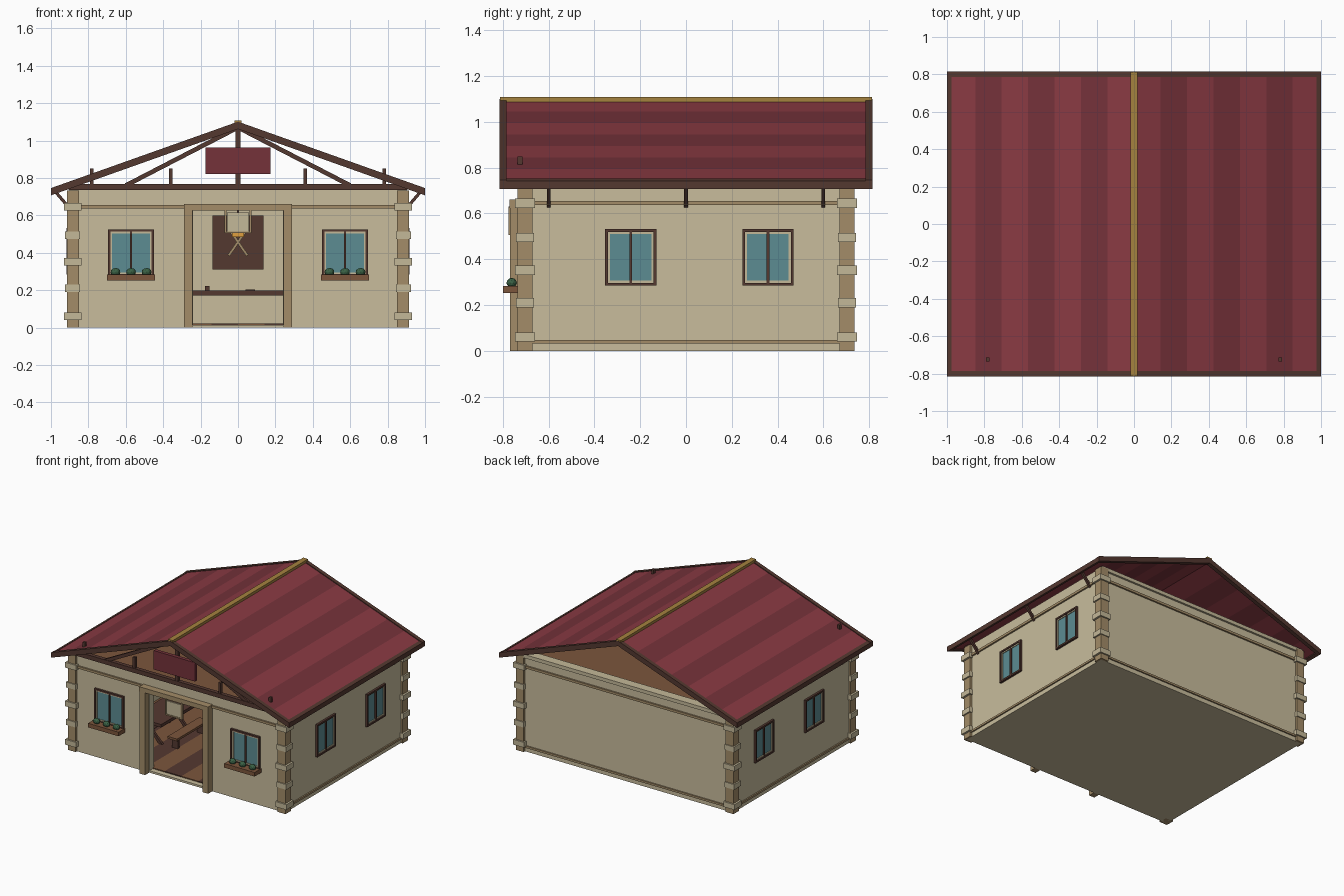
import bpy, bmesh, math
from mathutils import Vector

if "Cube" in bpy.data.objects:
    bpy.data.objects.remove(bpy.data.objects["Cube"])


def mat(name, hexa):
    m = bpy.data.materials.new(name)
    c = [int(hexa[i:i + 2], 16) / 255 for i in (0, 2, 4)]
    m.diffuse_color = [((v + 0.055) / 1.055) ** 2.4 for v in c] + [1]
    m.use_nodes = True
    m.node_tree.nodes["Principled BSDF"].inputs["Base Color"].default_value = m.diffuse_color
    return m


PLASTER = mat("plaster", "C8BC9C")
STONE = mat("stone", "C4B898")
TIMBER = mat("tan_timber", "A38C68")
DARK = mat("dark_wood", "543830")
BROWN = mat("brown_wood", "7C563C")
RED = mat("roof_red", "8A3A43")
RED2 = mat("roof_dark_red", "75323A")
GOLD = mat("ridge_gold", "A5823F")
GLASS = mat("glass", "5C8C92")
GREEN = mat("leaves", "3A6145")
GLOW = mat("lantern_glow", "E0A040")


def make(name, m, bm):
    bmesh.ops.recalc_face_normals(bm, faces=bm.faces)
    me = bpy.data.meshes.new(name)
    bm.to_mesh(me)
    bm.free()
    ob = bpy.data.objects.new(name, me)
    bpy.context.collection.objects.link(ob)
    me.materials.append(m)
    return ob


def prism(name, m, pts, y0, y1):
    """Extrude an x-z outline along y."""
    bm = bmesh.new()
    f = bm.faces.new([bm.verts.new((x, y0, z)) for x, z in pts])
    r = bmesh.ops.extrude_face_region(bm, geom=[f])
    vs = [g for g in r["geom"] if isinstance(g, bmesh.types.BMVert)]
    bmesh.ops.translate(bm, verts=vs, vec=(0, y1 - y0, 0))
    return make(name, m, bm)


def box(name, m, x0, x1, y0, y1, z0, z1):
    return prism(name, m, [(x0, z0), (x1, z0), (x1, z1), (x0, z1)], y0, y1)


def beam(name, m, p, q, w, d):
    """Bar from p to q in an x-z plane, w across and d along y."""
    p, q = Vector(p), Vector(q)
    n = Vector((-(q - p).z, 0, (q - p).x)).normalized() * w / 2
    pts = [((v + s).x, (v + s).z) for v, s in ((p, -n), (q, -n), (q, n), (p, n))]
    return prism(name, m, pts, p.y - d / 2, p.y + d / 2)


# walls, with the doorway left open
box("back_wall", PLASTER, -0.9, 0.9, 0.67, 0.72, 0, 0.735)
for s in (-1, 1):
    a, b = sorted((s * 0.85, s * 0.9))
    box("side_wall", PLASTER, a, b, -0.72, 0.72, 0, 0.735)
    a, b = sorted((s * 0.24, s * 0.9))
    box("front_wall", PLASTER, a, b, -0.72, -0.67, 0, 0.735)
box("wall_over_door", PLASTER, -0.24, 0.24, -0.72, -0.67, 0.63, 0.735)

# floor slab, planks and ceiling
box("floor_slab", PLASTER, -0.89, 0.89, -0.72, 0.71, 0, 0.015)
for i in range(12):
    x = -0.85 + i * 1.7 / 12
    box("floor_plank", (BROWN, DARK)[i % 2], x, x + 1.7 / 12, -0.68, 0.67, 0.01, 0.022)
box("ceiling", BROWN, -0.86, 0.86, -0.69, 0.69, 0.705, 0.728)

# horizontal trims
for z0, z1, d in ((0.637, 0.655, 0.012), (0.032, 0.047, 0.01)):
    for s in (-1, 1):
        a, b = sorted((s * 0.89, s * (0.9 + d)))
        box("side_trim", TIMBER, a, b, -0.68, 0.68, z0, z1)
    box("back_trim", TIMBER, -0.86, 0.86, 0.71, 0.72 + d, z0, z1)
box("front_trim", TIMBER, -0.86, 0.86, -0.732, -0.71, 0.637, 0.655)
box("back_wall_plate", STONE, -0.9, 0.9, 0.665, 0.735, 0.715, 0.742)

# corner posts with stone quoins
for sx in (-1, 1):
    for sy in (-1, 1):
        x0, x1 = sorted((sx * 0.85, sx * 0.915))
        y0, y1 = sorted((sy * 0.67, sy * 0.737))
        box("corner_post", TIMBER, x0, x1, y0, y1, 0, 0.733)
        for i, z in enumerate((0.06, 0.21, 0.352, 0.495, 0.645)):
            k = 0.008 * (i % 2)
            x0, x1 = sorted((sx * (0.838 + k), sx * (0.93 - k / 2)))
            y0, y1 = sorted((sy * (0.66 + k / 2), sy * (0.748 - k / 2)))
            box("quoin", STONE, x0, x1, y0, y1, z - 0.02, z + 0.02)

# door frame
for s in (-1, 1):
    a, b = sorted((s * 0.242, s * 0.288))
    box("door_post", TIMBER, a, b, -0.77, -0.66, 0, 0.63)
box("door_lintel", TIMBER, -0.29, 0.29, -0.772, -0.66, 0.625, 0.66)


def window(u0, u1, z0, z1, put):
    """Frame, inner frame, mullion and pane; put(name, mat, u0, u1, z0, z1, inset, proud)."""
    put("window_pane", GLASS, u0 + .01, u1 - .01, z0 + .01, z1 - .01, 0.055, 0.003)
    for t, o, p, m in ((0.012, 0, 0.016, DARK), (0.009, 0.012, 0.009, STONE)):
        a, b, c, d = u0 + o, u1 - o, z0 + o, z1 - o
        put("window_stile", m, a, a + t, c, d, 0.02, p)
        put("window_stile", m, b - t, b, c, d, 0.02, p)
        put("window_rail", m, a + t, b - t, c, c + t, 0.02, p)
        put("window_rail", m, a + t, b - t, d - t, d, 0.02, p)
    c = (u0 + u1) / 2
    put("window_mullion", DARK, c - 0.006, c + 0.006, z0 + .012, z1 - .012, 0.02, 0.012)


def put_front(n, m, a, b, c, d, i, p):
    box(n, m, a, b, -0.72 - p, -0.72 + i, c, d)


for s in (-1, 1):
    def put_side(n, m, a, b, c, d, i, p, s=s):
        x0, x1 = sorted((s * (0.9 - i), s * (0.9 + p)))
        box(n, m, x0, x1, a, b, c, d)
    for y in (-0.242, 0.358):
        window(y - 0.112, y + 0.112, 0.285, 0.532, put_side)
    # front window with flower box
    x = s * 0.572
    window(x - 0.122, x + 0.122, 0.275, 0.525, put_front)
    box("planter", BROWN, x - 0.128, x + 0.128, -0.80, -0.72, 0.252, 0.283)
    for dx in (-0.083, 0, 0.083):
        bm = bmesh.new()
        bmesh.ops.create_icosphere(bm, subdivisions=2, radius=0.027)
        bmesh.ops.scale(bm, vec=(1, 0.85, 0.8), verts=bm.verts)
        bmesh.ops.translate(bm, vec=(x + dx, -0.762, 0.297), verts=bm.verts)
        make("bush", GREEN, bm)


# roof: seven striped strips per slope, then edge boards and ridge
def top(x):
    return 1.095 - 0.355 * x


def slope(name, m, s, x0, x1, up, down, y0, y1):
    prism(name, m, [(s * x0, top(x0) + up), (s * x1, top(x1) + up),
                    (s * x1, top(x1) - down), (s * x0, top(x0) - down)], y0, y1)


for s in (-1, 1):
    for i in range(7):
        w = 0.99 / 7
        slope("roof_strip", (RED, RED2)[i % 2], s, i * w, (i + 1) * w, 0, 0.025, -0.8, 0.8)
    for sy in (-1, 1):
        y0, y1 = sorted((sy * 0.785, sy * 0.815))
        slope("rake_board", DARK, s, 0, 1, 0.006, 0.033, y0, y1)
    slope("eave_board", DARK, s, 0.975, 1, 0.003, 0.033, -0.812, 0.812)
    # eave brackets
    for y in (-0.6, 0, 0.6):
        beam("eave_bracket", DARK, (s * 0.895, y, 0.632), (s * 0.975, y, 0.725), 0.017, 0.017)
box("ridge_cap", GOLD, -0.02, 0.02, -0.812, 0.812, 1.085, 1.108)

# front gable truss
Y = -0.725
box("tie_beam", DARK, -0.905, 0.905, Y - 0.015, Y + 0.015, 0.735, 0.768)
box("king_post", DARK, -0.013, 0.013, Y - 0.012, Y + 0.012, 0.765, 1.075)
for s in (-1, 1):
    beam("truss_strut", DARK, (s * 0.6, Y, 0.76), (s * 0.01, Y, 1.065), 0.024, 0.022)
    for x in (0.36, 0.782):
        beam("truss_post", DARK, (s * x, Y, 0.76), (s * x, Y, 0.85), 0.02, 0.022)
box("gable_sign", RED2, -0.174, 0.174, -0.765, -0.738, 0.82, 0.963)

# small hanging door sign and lantern
box("hanging_sign", STONE, -0.06, 0.06, -0.772, -0.76, 0.515, 0.615)
for s in (-1, 1):
    beam("sign_edge", TIMBER, (s * 0.066, -0.767, 0.505), (s * 0.066, -0.767, 0.63), 0.01, 0.018)
box("sign_edge_bottom", TIMBER, -0.071, 0.071, -0.776, -0.758, 0.505, 0.515)
box("lantern", GLOW, -0.032, 0.032, -0.032, 0.032, 0.485, 0.55)
box("lantern_cap", DARK, -0.04, 0.04, -0.04, 0.04, 0.55, 0.562)
box("lantern_rod", DARK, -0.005, 0.005, -0.005, 0.005, 0.56, 0.71)

# back wall board with crossed staves
box("wall_board", DARK, -0.137, 0.137, 0.65, 0.675, 0.31, 0.6)
for s in (-1, 1):
    beam("crossed_stave", TIMBER, (-s * 0.05, 0.644, 0.385), (s * 0.05, 0.644, 0.53), 0.014, 0.012)

# counter with a mug and plate
box("counter_body", PLASTER, -0.42, 0.42, 0.37, 0.48, 0.015, 0.172)
box("counter_top", DARK, -0.45, 0.45, 0.34, 0.5, 0.172, 0.198)
box("mug", DARK, -0.177, -0.153, 0.39, 0.415, 0.198, 0.222)
box("plate", DARK, 0.04, 0.09, 0.38, 0.43, 0.198, 0.205)

# trestle tables with benches
for x, y in ((-0.5, -0.17), (0.57, -0.2)):
    box("table_top", DARK, x - 0.12, x + 0.12, y - 0.21, y + 0.21, 0.175, 0.198)
    for dy in (-0.155, 0.155):
        for s in (-1, 1):
            beam("table_leg", DARK, (x + s * 0.095, y + dy, 0.008), (x - s * 0.07, y + dy, 0.18), 0.022, 0.018)
    for s in (-1, 1):
        b = x + s * 0.2
        box("bench_seat", BROWN, b - 0.04, b + 0.04, y - 0.19, y + 0.19, 0.095, 0.112)
        for dy in (-0.15, 0.15):
            box("bench_leg", DARK, b - 0.025, b + 0.025, y + dy - 0.01, y + dy + 0.01, 0.02, 0.097)
